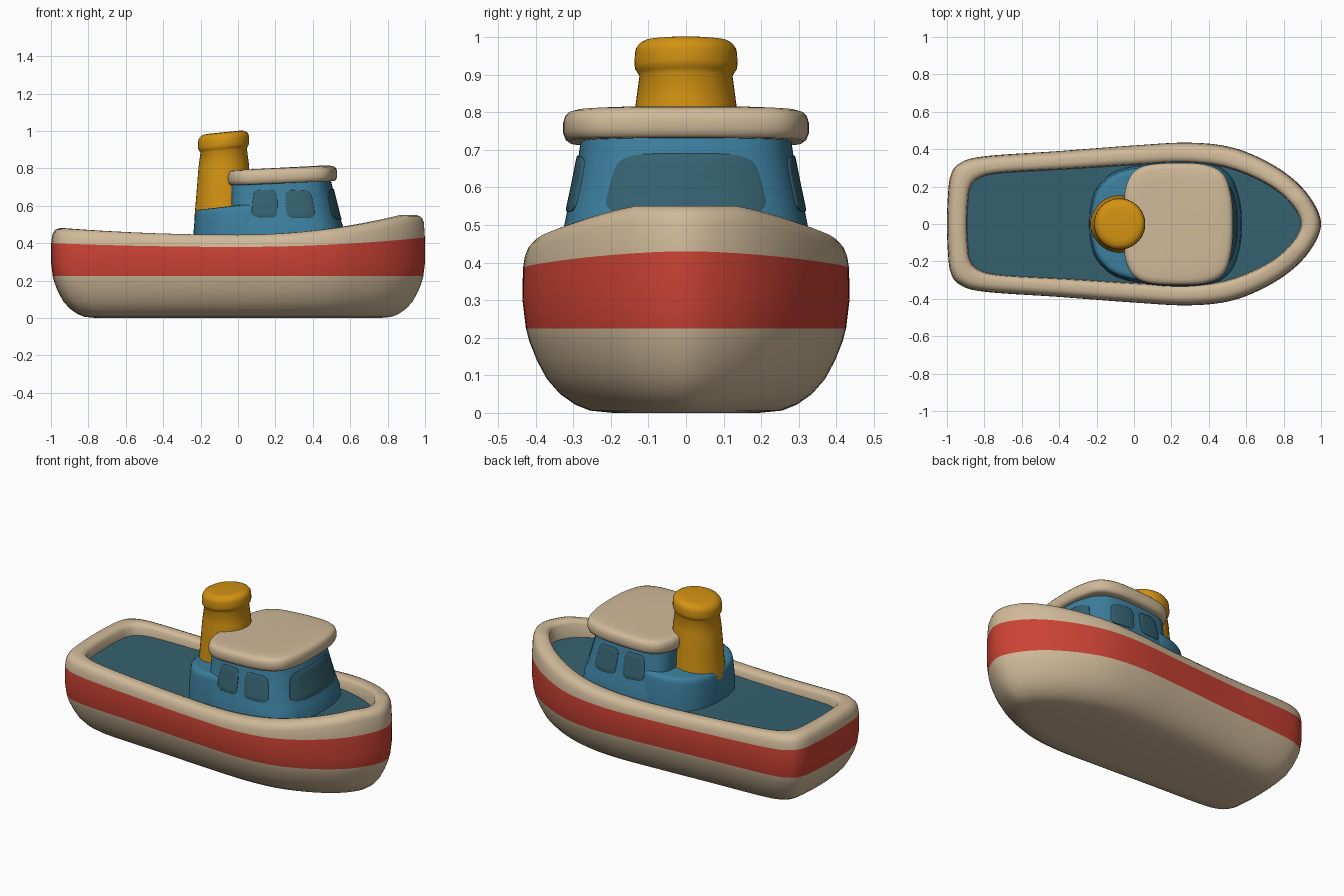
import bpy, bmesh, math
from mathutils import Vector
from mathutils.bvhtree import BVHTree

if "Cube" in bpy.data.objects:
    bpy.data.objects.remove(bpy.data.objects["Cube"], do_unlink=True)


def material(name, rgb):
    m = bpy.data.materials.new(name)
    m.use_nodes = True
    m.diffuse_color = (*rgb, 1)
    bsdf = m.node_tree.nodes["Principled BSDF"]
    bsdf.inputs["Base Color"].default_value = (*rgb, 1)
    bsdf.inputs["Roughness"].default_value = 0.6
    return m


cream = material("cream", (0.63, 0.49, 0.32))
red = material("red", (0.60, 0.055, 0.035))
blue = material("blue", (0.045, 0.21, 0.34))
teal = material("dark teal", (0.035, 0.12, 0.16))
yellow = material("yellow", (0.65, 0.29, 0.006))


def finish(bm, name, mats, angle=50):
    bmesh.ops.recalc_face_normals(bm, faces=bm.faces)
    me = bpy.data.meshes.new(name)
    bm.to_mesh(me)
    bm.free()
    for m in mats:
        me.materials.append(m)
    ob = bpy.data.objects.new(name, me)
    bpy.context.collection.objects.link(ob)
    bpy.ops.object.select_all(action='DESELECT')
    ob.select_set(True)
    bpy.context.view_layer.objects.active = ob
    bpy.ops.object.shade_smooth_by_angle(angle=math.radians(angle))
    return ob


def outline(half, steps=6):
    """Smooth closed plan curve from half of it, mirrored over the x axis."""
    pts = [Vector(p) for p in half]
    pts += [Vector((p[0], -p[1])) for p in half[-2:0:-1]]
    n, out = len(pts), []
    for i in range(n):
        a, b, c, d = (pts[(i + k) % n] for k in (-1, 0, 1, 2))
        for k in range(steps):
            t = k / steps
            out.append(0.5 * (2 * b + (c - a) * t + (2 * a - 5 * b + 4 * c - d) * t * t
                              + (3 * b - a - 3 * c + d) * t ** 3))
    return out


def loft(name, rings, mats, band_mats=None, top_mat=0, angle=50):
    """Skin mirrored rings from bottom to top, closing both ends with strips."""
    bm = bmesh.new()
    rows = [[bm.verts.new(p) for p in ring] for ring in rings]
    n = len(rows[0])
    for r in range(len(rows) - 1):
        for i in range(n):
            j = (i + 1) % n
            f = bm.faces.new((rows[r][i], rows[r][j], rows[r + 1][j], rows[r + 1][i]))
            f.material_index = band_mats(r) if band_mats else 0
    for row, mi in ((rows[0], 0), (rows[-1], top_mat)):
        for i in range(n // 2):
            idx = dict.fromkeys((i, i + 1, n - i - 1, (n - i) % n))
            bm.faces.new([row[k] for k in idx]).material_index = mi
    return finish(bm, name, mats, angle)


# Hull: one skin running from the keel, over the rail and down to the deck
plan = outline([(-1, 0), (-.995, .15), (-.98, .26), (-.93, .325), (-.8, .362), (-.4, .39),
                (0, .42), (.28, .435), (.5, .415), (.68, .35), (.84, .25), (.95, .13), (1, 0)])


def sheer(x):
    return min(.55, .445 + (.035 if x < 0 else .12) * x * x)


def band_top(x):
    return .38 + (.02 if x < 0 else .05) * x * x


def deck_level(x):
    return .395 + .5 * (sheer(x) - .445)


def hull_ring(inset, height):
    sx, sy = 1 - inset, 1 - inset / .435
    return [(p.x * sx, p.y * sy, height(p.x)) for p in plan]


def flat(z):
    return lambda x: z


def below_sheer(drop):
    return lambda x: sheer(x) - drop


hull_spec = [(.24, flat(0)), (.18, flat(.006)), (.14, flat(.022)), (.10, flat(.05)),
             (.065, flat(.09)), (.038, flat(.14)), (.018, flat(.19)), (.009, flat(.225)),
             (0, flat(.30)), (.001, band_top), (.006, below_sheer(.04)), (.014, below_sheer(.02)),
             (.027, below_sheer(.006)), (.045, below_sheer(0)), (.075, below_sheer(0)),
             (.093, below_sheer(.006)), (.104, below_sheer(.02)), (.108, deck_level)]
loft("hull", [hull_ring(*s) for s in hull_spec], [cream, red, teal],
     lambda r: 1 if r in (7, 8) else 0, top_mat=2)

# Wheelhouse with flared foot
cabin_plan = outline([(-.04, 0), (-.04, .14), (-.03, .25), (.03, .31), (.15, .333), (.32, .335),
                      (.45, .31), (.53, .24), (.57, .12), (.58, 0)])
cabin_spec = [(.38, 1.0, 1.0), (.47, .985, .985), (.50, .962, .96), (.55, .935, .93),
              (.62, .905, .885), (.69, .875, .845), (.75, .85, .82)]
cabin = loft("wheelhouse", [[(p.x * sx, p.y * sy, z) for p in cabin_plan]
                            for z, sx, sy in cabin_spec], [blue])

# Lower rounded housing behind the wheelhouse, carrying the funnel
base_plan = outline([(-.24, 0), (-.232, .1), (-.2, .19), (-.12, .27), (0, .31), (.1, .3),
                     (.15, .2), (.16, 0)])
base_spec = [(.38, 1.0), (.46, .99), (.55, .96), (.57, .945), (.58, .91), (.583, .85)]
loft("funnel_housing", [[(p.x * s, p.y * s, z + .1 * (p.x + .2) * (z > .5)) for p in base_plan]
                        for z, s in base_spec], [blue])

# Roof: rounded slab, tilted slightly down to the rear
roof_plan = outline([(-.055, 0), (-.053, .13), (-.04, .21), (.0, .28), (.08, .317), (.25, .327),
                     (.39, .315), (.48, .265), (.52, .15), (.53, 0)])
roof_spec = [(.72, .9), (.721, .95), (.728, .98), (.745, 1), (.77, 1), (.787, .985),
             (.797, .955), (.802, .9), (.804, .75)]
loft("roof", [[(.24 + (p.x - .24) * s, p.y * s, z + .04 * (p.x - .24)) for p in roof_plan]
              for z, s in roof_spec], [cream])

# Funnel with a thick collar and a slanted top
funnel_spec = [(.54, .157), (.62, .15), (.72, .142), (.82, .134), (.895, .124), (.905, .129),
               (.914, .135), (.925, .137), (.955, .136), (.97, .133), (.982, .124), (.99, .11),
               (.993, .085)]
SIDES = 40
circle = [(-math.cos(k * math.tau / SIDES), math.sin(k * math.tau / SIDES)) for k in range(SIDES)]
loft("funnel", [[(-.077 + c * r, s * r, z + .1 * c * r) for c, s in circle]
                for z, r in funnel_spec], [yellow])

# Windows: thin rounded panes laid on the wheelhouse walls
tree = BVHTree.FromPolygons([v.co for v in cabin.data.vertices],
                            [p.vertices for p in cabin.data.polygons])


def window(name, corners, direction):
    """Corners run (across, height): low-left, low-right, top-right, top-left."""
    d = Vector(direction)
    q = [Vector(c) for c in corners]
    bm = bmesh.new()

    def place(u, v, lift):
        s, t = (u + 1) / 2, (v + 1) / 2
        a, z = q[0].lerp(q[1], s).lerp(q[3].lerp(q[2], s), t)
        start = Vector((a, 0, z)) if d.y else Vector((0, a, z))
        hit = tree.ray_cast(start - 2 * d, d)[0]
        return bm.verts.new(hit - d * lift)

    count, rows = 48, []
    for size, lift in ((1, -.003), (1, .003), (.96, .005), (.65, .005), (.3, .005)):
        row = []
        for k in range(count):
            c, s = math.cos(k * math.tau / count), math.sin(k * math.tau / count)
            u = math.copysign(abs(c) ** .4, c) * size
            v = math.copysign(abs(s) ** .4, s) * size
            row.append(place(u, v, lift))
        rows.append(row)
    for lo, hi in zip(rows, rows[1:]):
        for k in range(count):
            j = (k + 1) % count
            bm.faces.new((lo[k], lo[j], hi[j], hi[k]))
    mid = place(0, 0, .005)
    for k in range(count):
        bm.faces.new((rows[-1][k], rows[-1][(k + 1) % count], mid))
    ob = finish(bm, name, [teal])
    # make sure the open pane faces outwards
    if sum((p.normal * p.area for p in ob.data.polygons), Vector()).dot(d) > 0:
        ob.data.flip_normals()


for side, y in (("right", 1), ("left", -1)):
    window(side + "_rear_window", [(.07, .54), (.21, .535), (.21, .685), (.085, .685)], (0, y, 0))
    window(side + "_fore_window", [(.26, .535), (.415, .535), (.39, .68), (.25, .685)], (0, y, 0))
window("windscreen", [(-.225, .525), (.225, .525), (.18, .69), (-.18, .69)], (-1, 0, 0))
